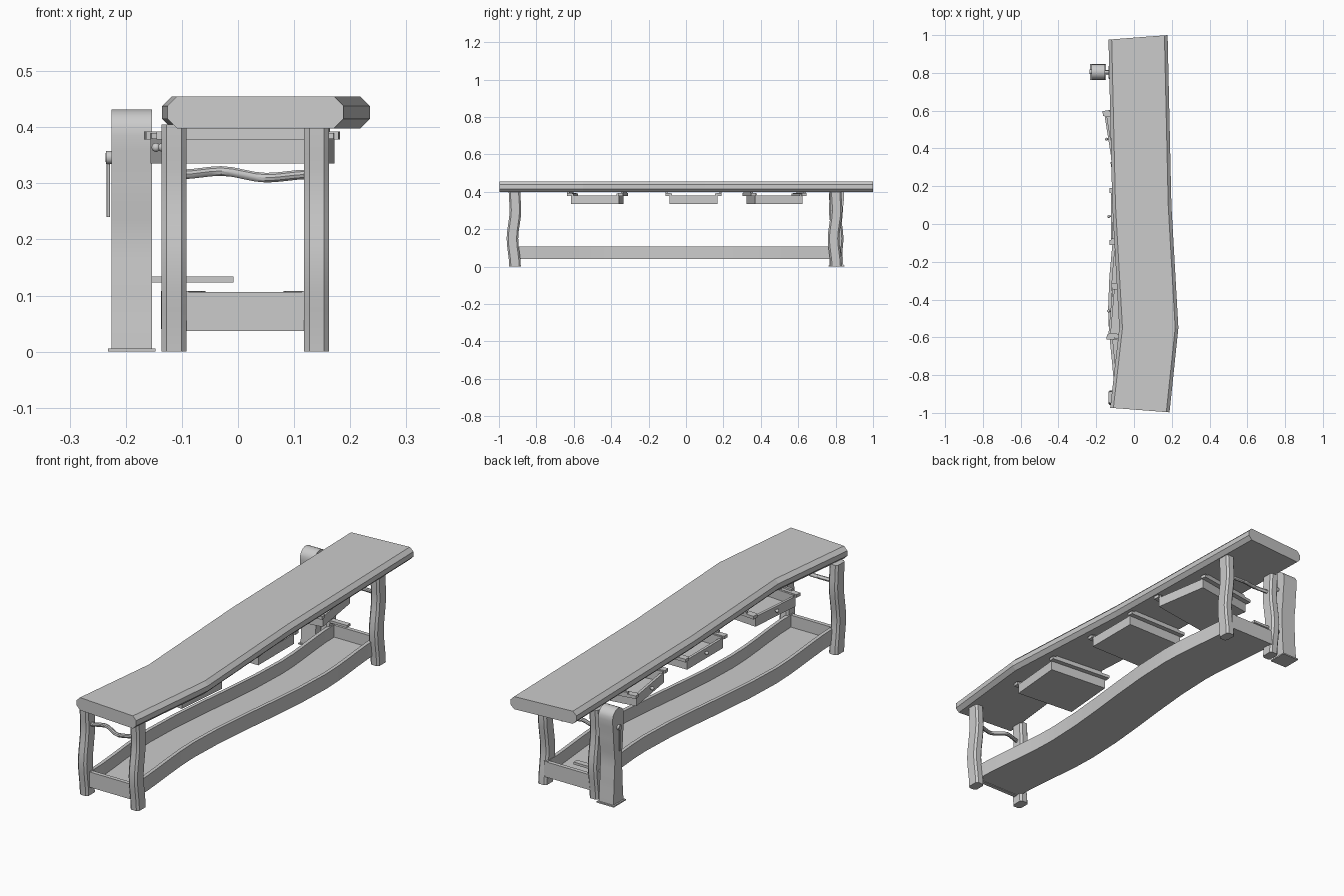
import bpy, bmesh, math
from mathutils import Vector, Matrix

cube = bpy.data.objects.get("Cube")
if cube:
    bpy.data.objects.remove(cube, do_unlink=True)

wood = bpy.data.materials.new("plain_grey")
wood.use_nodes = True
GREY = (0.6, 0.6, 0.6, 1)
wood.diffuse_color = GREY
wood.node_tree.nodes["Principled BSDF"].inputs["Base Color"].default_value = GREY


def finish(name, bm, smooth=False):
    bmesh.ops.recalc_face_normals(bm, faces=bm.faces)
    mesh = bpy.data.meshes.new(name)
    bm.to_mesh(mesh)
    bm.free()
    mesh.materials.append(wood)
    ob = bpy.data.objects.new(name, mesh)
    bpy.context.collection.objects.link(ob)
    if smooth:
        bpy.ops.object.select_all(action='DESELECT')
        ob.select_set(True)
        bpy.context.view_layer.objects.active = ob
        bpy.ops.object.shade_smooth_by_angle(angle=math.radians(35))
    return ob


def loft(name, rings, smooth=False):
    """Skin closed rings of points and cap both ends."""
    bm = bmesh.new()
    loops = [[bm.verts.new(p) for p in ring] for ring in rings]
    n = len(loops[0])
    for a, b in zip(loops, loops[1:]):
        for i in range(n):
            bm.faces.new((a[i], a[(i + 1) % n], b[(i + 1) % n], b[i]))
    bm.faces.new(loops[0])
    bm.faces.new(loops[-1])
    return finish(name, bm, smooth)


def octagon(w, d, c):
    """Rectangle of half sizes w, d with corners cut by c."""
    return [(w, c - d), (w, d - c), (w - c, d), (c - w, d),
            (-w, d - c), (-w, c - d), (c - w, -d), (w - c, -d)]


def wave(points, steps):
    """Smooth interpolation through (position, offset) points."""
    out = []
    for (t0, v0), (t1, v1) in zip(points, points[1:]):
        for i in range(steps):
            f = i / steps
            out.append((t0 + (t1 - t0) * f, v0 + (v1 - v0) * f * f * (3 - 2 * f)))
    return out + [points[-1]]


def box(name, lo, hi, mat=Matrix()):
    bm = bmesh.new()
    lo, hi = Vector(lo), Vector(hi)
    bmesh.ops.create_cube(bm, size=1)
    for v in bm.verts:
        v.co = mat @ ((lo + hi) / 2 + Vector(a * b for a, b in zip(v.co, hi - lo)))
    return finish(name, bm)


def rod(name, a, b, r, mat=Matrix(), sides=12):
    a, b = mat @ Vector(a), mat @ Vector(b)
    rot = (b - a).to_track_quat('Z', 'Y')
    circle = [rot @ Vector((r * math.cos(t), r * math.sin(t), 0))
              for t in (2 * math.pi * i / sides for i in range(sides))]
    return loft(name, [[p + q for q in circle] for p in (a, b)], True)


def ball(name, centre, r):
    bm = bmesh.new()
    bmesh.ops.create_uvsphere(bm, u_segments=12, v_segments=8, radius=r)
    bmesh.ops.translate(bm, verts=bm.verts, vec=centre)
    return finish(name, bm, True)


# Bench top: chamfered slab with a bend, ends slightly skewed
def top_ring(y, left, right, skew):
    mid, half = (left + right) / 2, (right - left) / 2
    return [(mid + u, y + skew * u / half, 0.4265 + w)
            for u, w in octagon(half, 0.0285, 0.017)]


loft("bench_top", [top_ring(-0.985, -0.126, 0.188, -0.012),
                   top_ring(-0.55, -0.078, 0.235, 0),
                   top_ring(0.1, -0.115, 0.198, 0),
                   top_ring(0.988, -0.135, 0.178, 0.012)])

# Legs: gently waved posts with cut corners
LEG_WAVE = [(0, 0.003), (0.15, -0.011), (0.3, 0.005), (0.405, 0)]
for end, y, height in (("front", -0.917, 1), ("back", 0.8, 1)):
    for side, x, flip in (("right", -0.114, 1), ("left", 0.14, 1)):
        if end == "back" and side == "right":
            flip = -1
        loft(f"{end}_{side}_leg",
             [[(x + u, y + flip * o + v, z) for u, v in octagon(0.022, 0.031, 0.009)]
              for z, o in wave(LEG_WAVE, 4)], True)

# Wavy round stretchers between the legs at each end
for end, y, flip in (("front", -0.915, 1), ("back", 0.8, -1)):
    rings = []
    for x, o in wave([(-0.1, 0), (-0.03, 0.006), (0.05, -0.006), (0.125, 0)], 4):
        rings.append([(x, y + flip * o * 2 + 0.009 * math.cos(t), 0.316 + o + 0.009 * math.sin(t))
                      for t in (math.tau * i / 10 for i in range(10))])
    loft(f"{end}_stretcher", rings, True)

# Lower tray: S-curved floor with rails along the sides and ends
TRAY = wave([(-0.93, 0), (-0.45, -0.033), (0.4, 0.03), (0.83, 0)], 5)


def tray_strip(name, x0, x1, z0, z1):
    loft(name, [[(x0 + o, y, z0), (x1 + o, y, z0), (x1 + o, y, z1), (x0 + o, y, z1)]
                for y, o in TRAY], True)


tray_strip("tray_floor", -0.1, 0.126, 0.04, 0.052)
tray_strip("tray_right_rail", -0.104, -0.088, 0.04, 0.108)
tray_strip("tray_left_rail", 0.114, 0.13, 0.04, 0.108)
box("tray_front_rail", (-0.1, -0.93, 0.037), (0.125, -0.912, 0.106))
box("tray_back_rail", (-0.1, 0.812, 0.037), (0.125, 0.83, 0.106))

# Drawers: open boxes hung on side runners, two of them askew
for label, cx, cy, turn in (("front", 0.018, -0.474, -5), ("middle", 0.02, 0.04, 0),
                            ("back", 0.005, 0.473, 9)):
    m = Matrix.Translation((cx, cy, 0)) @ Matrix.Rotation(math.radians(turn), 4, 'Z')
    hx, hy, t = 0.143, 0.128, 0.012
    box(label + "_drawer_floor", (-hx, -hy, 0.335), (hx, hy, 0.345), m)
    for s, word in ((-1, "near"), (1, "far")):
        box(f"{label}_drawer_{word}_side", (-hx, s * (hy - t), 0.335), (hx, s * hy, 0.39), m)
        box(f"{label}_drawer_{word}_runner", (-hx - 0.008, s * (hy - 0.004), 0.378),
            (hx + 0.008, s * (hy + 0.022), 0.392), m)
        box(f"{label}_drawer_{word}_hanger", (-hx + 0.03, s * (hy + 0.01), 0.39),
            (hx - 0.01, s * (hy + 0.022), 0.4), m)
    for s, word in ((-1, "face"), (1, "end")):
        box(f"{label}_drawer_{word}", (s * (hx - t), -hy, 0.335), (s * hx, hy, 0.38), m)
    rod(label + "_drawer_knob_stem", (-hx - 0.01, 0, 0.364), (-hx, 0, 0.364), 0.004, m)
    ball(label + "_drawer_knob", m @ Vector((-hx - 0.01, 0, 0.364)), 0.008)

# Leg vise: shaped jaw with a round head
JAW = wave([(0.005, 0.036), (0.1, 0.03), (0.2, 0.025), (0.3, 0.034), (0.385, 0.041)], 3)
side = [(h, z) for z, h in JAW]
head = [(0.041 * math.cos(a), 0.391 + 0.041 * math.sin(a))
        for a in (math.pi * i / 12 for i in range(1, 12))]
outline = side + head + [(-h, z) for h, z in reversed(side)]
loft("vise_jaw", [[(x, 0.805 + h, z) for h, z in outline] for x in (-0.225, -0.153)], True)
box("vise_foot_plate", (-0.232, 0.762, 0), (-0.147, 0.848, 0.006))
rod("vise_screw", (-0.236, 0.805, 0.346), (-0.1, 0.805, 0.346), 0.008)
rod("vise_screw_head", (-0.235, 0.805, 0.346), (-0.225, 0.805, 0.346), 0.012)
rod("vise_handle", (-0.231, 0.805, 0.24), (-0.231, 0.805, 0.355), 0.003)
box("vise_guide_bar", (-0.155, 0.79, 0.123), (-0.008, 0.815, 0.134))
